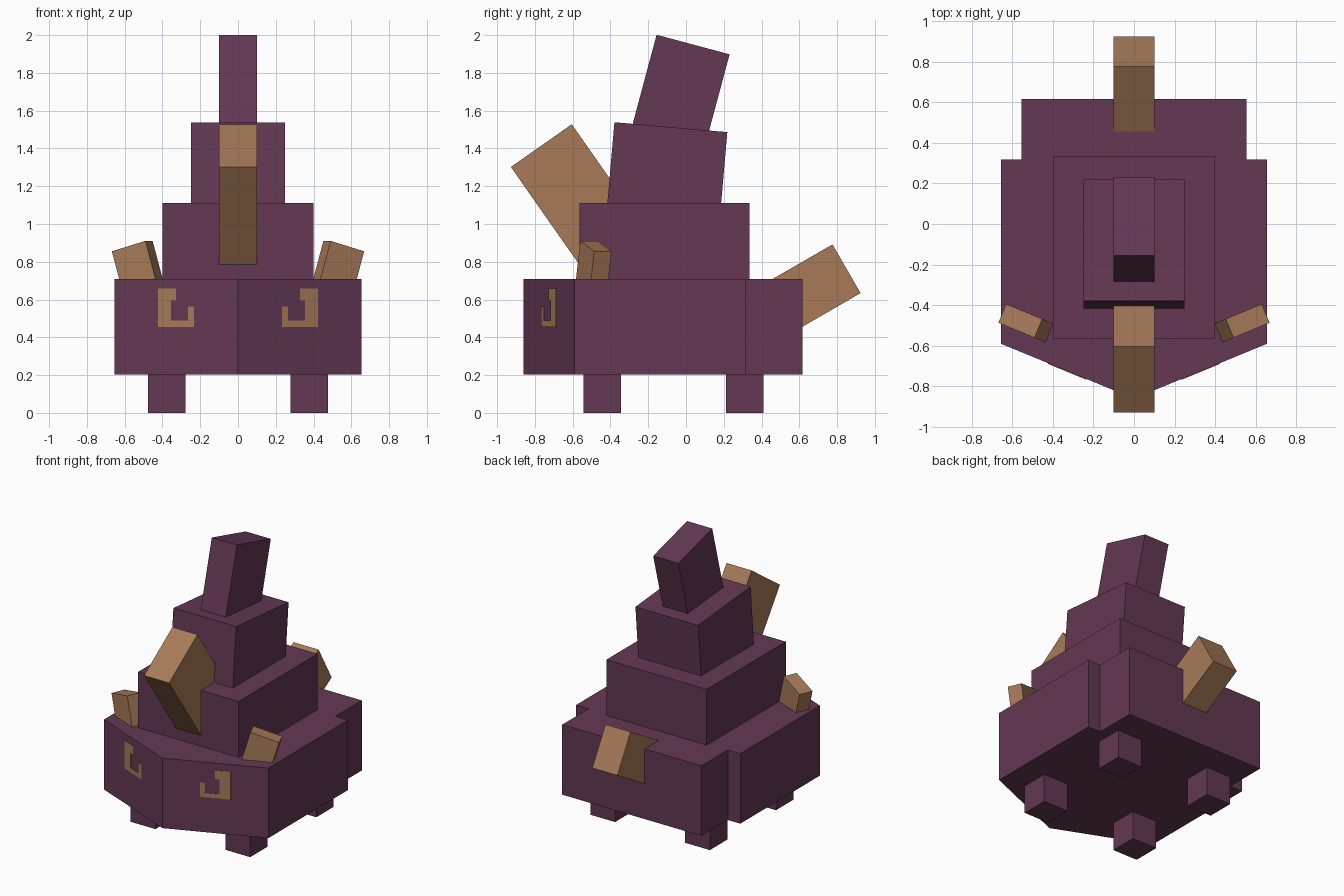
import bpy, math
from mathutils import Matrix, Vector

if "Cube" in bpy.data.objects:
    bpy.data.objects.remove(bpy.data.objects["Cube"])


def material(name, rgb):
    m = bpy.data.materials.new(name)
    m.diffuse_color = (*rgb, 1)
    m.use_nodes = True
    m.node_tree.nodes["Principled BSDF"].inputs["Base Color"].default_value = m.diffuse_color
    return m


PURPLE = material("plum purple", (0.127, 0.040, 0.088))
TAN = material("horn tan", (0.385, 0.195, 0.098))


def add_mesh(name, verts, faces, mat):
    mesh = bpy.data.meshes.new(name)
    mesh.from_pydata(verts, [], faces)
    mesh.materials.append(mat)
    obj = bpy.data.objects.new(name, mesh)
    bpy.context.collection.objects.link(obj)
    return obj


def prism(name, outline, low, high, mat, place=Matrix()):
    """Extrude a counter-clockwise outline along local z, then place it."""
    n = len(outline)
    verts = [place @ Vector((x, y, z)) for z in (low, high) for x, y in outline]
    faces = [list(range(n))[::-1], list(range(n, 2 * n))]
    faces += [(i, (i + 1) % n, n + (i + 1) % n, n + i) for i in range(n)]
    return add_mesh(name, verts, faces, mat)


def block(name, size, top, mat, tilt=0, yaw=0, roll=0):
    """Box hanging down from its top centre, turned about that point."""
    w, d, h = (size[0] / 2, size[1] / 2, size[2])
    turn = (Matrix.Rotation(math.radians(yaw), 4, 'Z')
            @ Matrix.Rotation(math.radians(roll), 4, 'Y')
            @ Matrix.Rotation(math.radians(tilt), 4, 'X'))
    outline = [(-w, -d), (w, -d), (w, d), (-w, d)]
    return prism(name, outline, -h, 0, mat, Matrix.Translation(top) @ turn)


# Body with pointed front and narrower rear
half = [(0.655, -0.59), (0.655, 0.317), (0.555, 0.317), (0.555, 0.617)]
outline = [(0, -0.86)] + half + [(-x, y) for x, y in reversed(half)]
prism("body", outline, 0.203, 0.708, PURPLE)

# Stacked tiers, leaning back more towards the top
block("lower_tier", (0.8, 0.9, 0.42), (0, -0.115, 1.11), PURPLE)
block("middle_tier", (0.5, 0.6, 0.5), (0, -0.08, 1.5125), PURPLE, tilt=-5)
block("top_spire", (0.2, 0.4, 0.5), (0, 0.0375, 1.95), PURPLE, tilt=-15)

# Horn and tail
block("front_horn", (0.2, 0.394, 0.8), (0, -0.766, 1.415), TAN, tilt=35)
block("tail", (0.2, 0.298, 0.5), (0, 0.85, 0.763), TAN, tilt=-60)

# Hooked eye outline, as (distance from centre line, height)
HOOK = [(0.233, 0.456), (0.423, 0.456), (0.423, 0.658), (0.328, 0.658),
        (0.328, 0.594), (0.354, 0.594), (0.354, 0.488), (0.264, 0.488),
        (0.264, 0.562), (0.233, 0.562)]
slope = 0.27 / 0.655

for side, s in (("right", 1), ("left", -1)):
    # Legs
    for end, y in (("front", -0.443), ("rear", 0.31)):
        block(f"{end}_{side}_leg", (0.198, 0.198, 0.21), (s * 0.378, y, 0.21), PURPLE)
    # Small side horns
    block(f"{side}_side_horn", (0.2, 0.1, 0.3), (s * 0.56, -0.477, 0.883), TAN,
          yaw=s * 22.5, roll=s * 16)
    # Eye plate lying on the slanted front face
    place = Matrix(((s, 0, 0, 0), (slope, 0, -1, -0.86), (0, 1, 0, 0), (0, 0, 0, 1)))
    eye = prism(f"{side}_eye", HOOK, -0.002, 0.004, TAN, place)
    if s < 0:
        eye.data.flip_normals()
